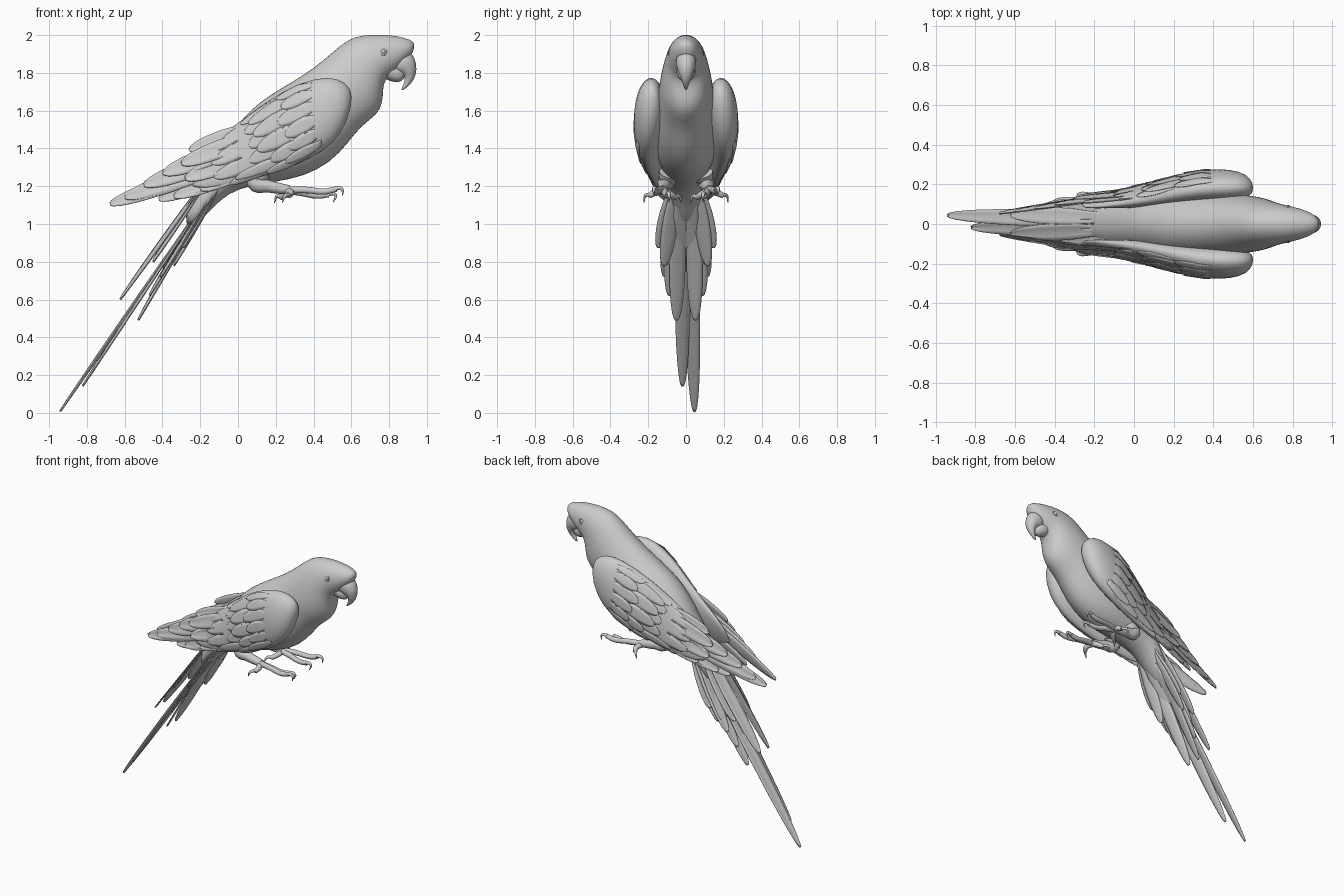
import bpy, bmesh, math, random
from mathutils import Vector as V
random.seed(4)


def finish(name, bm, mirror=False, subsurf=0, thick=0):
    bmesh.ops.recalc_face_normals(bm, faces=bm.faces)
    me = bpy.data.meshes.new(name)
    bm.to_mesh(me)
    bm.free()
    for p in me.polygons:
        p.use_smooth = True
    ob = bpy.data.objects.new(name, me)
    bpy.context.collection.objects.link(ob)
    if thick:
        ob.modifiers.new("thick", 'SOLIDIFY').thickness = thick
    if mirror:
        m = ob.modifiers.new("mirror", 'MIRROR')
        m.use_axis = (False, True, False)
        m.use_mirror_merge = False
    if subsurf:
        s = ob.modifiers.new("smooth", 'SUBSURF')
        s.levels = s.render_levels = subsurf
    return ob


def ring_pt(r, t):
    # ring = top x,z, bottom x,z, half width, optional y centre and inward lean of the top
    tx, tz, bx, bz, w = r[:5]
    y, lean = r[5:7] if len(r) > 5 else (0, 0)
    c = math.cos(t)
    return V(((tx + bx) / 2 + (tx - bx) / 2 * c, y - lean * c + w * math.sin(t),
              (tz + bz) / 2 + (tz - bz) / 2 * c))


def loft(name, rings, n=24, **kw):
    bm = bmesh.new()
    rows = [[bm.verts.new(ring_pt(r, 2 * math.pi * i / n)) for i in range(n)] for r in rings]
    for a, b in zip(rows, rows[1:]):
        for i in range(n):
            bm.faces.new((a[i], a[(i + 1) % n], b[(i + 1) % n], b[i]))
    bm.faces.new(rows[0])
    bm.faces.new(rows[-1])
    return finish(name, bm, **kw)


def grid(bm, rows):
    vs = [[bm.verts.new(p) for p in r] for r in rows]
    for a, b in zip(vs, vs[1:]):
        for i in range(len(a) - 1):
            bm.faces.new((a[i], a[i + 1], b[i + 1], b[i]))


def width(s, power):
    return (0.5 + 0.5 * min(1, 2.2 * s)) * math.sqrt(1 - s ** power)


STEPS = [0, .12, .25, .4, .55, .7, .8, .88, .94, .98, .997]


def feather(bm, root, tip, hw, side, camber=0.12, power=5):
    root, tip = V(root), V(tip)
    d = (tip - root).normalized()
    side = V(side)
    side = (side - d * side.dot(d)).normalized()
    nor = side.cross(d)
    rows = []
    for s in STEPS:
        w = hw * width(s, power)
        c = root.lerp(tip, s)
        rows.append([c + side * w * k + nor * hw * camber * (k * k - .4) for k in (-1, -.5, 0, .5, 1)])
    grid(bm, rows)


# body, head and rump in one loft
loft("body", [
    (.937, 1.955, .93, 1.91, .022), (.914, 1.978, .89, 1.86, .055),
    (.84, 1.997, .83, 1.80, .08), (.76, 2.004, .775, 1.765, .096),
    (.66, 2.002, .768, 1.71, .108), (.58, 1.98, .767, 1.64, .122),
    (.50, 1.91, .738, 1.575, .14), (.40, 1.825, .65, 1.518, .15),
    (.28, 1.75, .587, 1.43, .163), (.16, 1.68, .49, 1.322, .175),
    (.07, 1.61, .35, 1.25, .17), (-.01, 1.52, .20, 1.222, .15),
    (-.07, 1.42, .06, 1.20, .125), (-.14, 1.31, -.05, 1.165, .11),
    (-.21, 1.19, -.14, 1.08, .095), (-.30, 1.04, -.25, .96, .06)], subsurf=1)

# beak
loft("upper_beak", [
    (.88, 1.94, .80, 1.81, .058), (.928, 1.90, .83, 1.80, .056), (.948, 1.845, .86, 1.795, .046),
    (.944, 1.79, .879, 1.785, .033), (.92, 1.742, .886, 1.757, .019),
    (.864, 1.70, .862, 1.712, .005)], n=16, subsurf=1)
loft("lower_beak", [
    (.78, 1.87, .745, 1.785, .052), (.82, 1.86, .80, 1.755, .052), (.85, 1.845, .853, 1.745, .045),
    (.868, 1.84, .88, 1.765, .03), (.876, 1.835, .89, 1.805, .012)], n=16, subsurf=1)

# eyes with a raised lid ring
for s, lr in ((1, "left"), (-1, "right")):
    bpy.ops.mesh.primitive_uv_sphere_add(segments=16, ring_count=10, radius=.016, location=(.767, s * .08, 1.912))
    bpy.context.object.name = lr + "_eye"
    bpy.ops.object.shade_smooth()
    bpy.ops.mesh.primitive_torus_add(major_radius=.017, minor_radius=.005, major_segments=24, minor_segments=8,
                                     location=(.767, s * .087, 1.912), rotation=(math.pi / 2 + s * .3, 0, 0))
    bpy.context.object.name = lr + "_eyelid"
    bpy.ops.object.shade_smooth()

# folded wing: thick shoulder thinning backwards
WING = [
    (.602, 1.70, .602, 1.645, .02, .182, 0), (.567, 1.757, .580, 1.54, .06, .19, .005),
    (.47, 1.787, .507, 1.42, .083, .195, .01), (.32, 1.75, .39, 1.345, .085, .193, .015),
    (.17, 1.665, .25, 1.285, .073, .172, .025), (.03, 1.56, .10, 1.24, .057, .145, .03),
    (-.12, 1.45, -.08, 1.19, .035, .125, .03), (-.28, 1.33, -.28, 1.18, .01, .105, .03)]
loft("wing", WING, n=20, mirror=True, subsurf=1)


def wing_pt(u, t, lift):
    u = max(0, min(u, len(WING) - 1.001))
    i = int(u)
    p = ring_pt(WING[i], t).lerp(ring_pt(WING[i + 1], t), u - i)
    return p + V((0, math.sin(t), math.cos(t))) * lift


# overlapping covert feathers that follow the wing surface
bm = bmesh.new()
for row, (u0, n) in enumerate(((2.5, 6), (3.1, 5), (3.8, 5), (4.5, 4))):
    for j in range(n):
        t = .5 + 2.15 * (j + .5 * (row % 2)) / (n - .5)
        du, hw = 1.5 + random.uniform(-.35, .35), 1.4 / n
        rows = []
        for s in STEPS:
            w = hw * width(s, 4)
            rows.append([wing_pt(u0 + du * s, t + k * w, -.006 + .012 * s) for k in (-1, -.5, 0, .5, 1)])
        grid(bm, rows)
finish("wing_coverts", bm, mirror=True, thick=.003)

# long flight feathers
bm = bmesh.new()
for root, tip, hw in (
        ((.05, .165, 1.36), (-.68, .055, 1.105), .05), ((.08, .17, 1.38), (-.60, .065, 1.14), .055),
        ((.10, .17, 1.42), (-.50, .08, 1.205), .055), ((.08, .175, 1.31), (-.42, .095, 1.13), .045),
        ((.14, .185, 1.32), (-.34, .115, 1.145), .045), ((.12, .165, 1.46), (-.40, .095, 1.265), .055),
        ((.10, .145, 1.52), (-.26, .105, 1.39), .045), ((.12, .165, 1.48), (-.30, .13, 1.32), .05),
        ((.15, .18, 1.40), (-.28, .14, 1.24), .05), ((.16, .185, 1.34), (-.20, .145, 1.185), .045)):
    feather(bm, root, tip, hw, (0, .25, -1))
finish("flight_feathers", bm, mirror=True, thick=.005)

# tail: two long central feathers and a stepped fan on both sides
bm = bmesh.new()
feather(bm, (-.12, .02, 1.20), (-.945, .045, .005), .043, (0, 1, -.35), power=4)
feather(bm, (-.12, -.02, 1.21), (-.825, -.018, .14), .043, (0, 1, .35), power=4)
for s in (1, -1):
    for root, tip, hw in (
            ((-.13, .03, 1.29), (-.625, .05, .60), .045), ((-.12, .04, 1.20), (-.53, .05, .49), .045),
            ((-.11, .05, 1.22), (-.47, .085, .62), .046), ((-.10, .06, 1.21), (-.41, .11, .72), .045),
            ((-.10, .06, 1.19), (-.34, .115, .78), .042), ((-.10, .07, 1.20), (-.29, .145, .875), .04),
            ((-.14, .05, 1.27), (-.45, .09, .80), .05)):
        feather(bm, (root[0], s * root[1], root[2]), (tip[0], s * tip[1], tip[2]), hw, (0, 1, -.45 * s))
    # undertail coverts
    feather(bm, (-.13, s * .03, 1.12), (-.40, s * .025, .77), .05, (0, 1, -.2 * s))
finish("tail_feathers", bm, thick=.005)


# legs and feet as tapered tubes
def tube(name, pts):
    cu = bpy.data.curves.new(name, 'CURVE')
    cu.dimensions = '3D'
    cu.bevel_depth = 1
    cu.bevel_resolution = 3
    cu.resolution_u = 5
    cu.use_fill_caps = True
    sp = cu.splines.new('BEZIER')
    sp.bezier_points.add(len(pts) - 1)
    for b, (x, y, z, r) in zip(sp.bezier_points, pts):
        b.co = (x, y, z)
        b.radius = r
        b.handle_left_type = b.handle_right_type = 'AUTO'
    ob = bpy.data.objects.new(name, cu)
    bpy.context.collection.objects.link(ob)


LEG = {
    "leg": [(.12, .09, 1.27, .055), (.09, .105, 1.22, .045), (.16, .115, 1.20, .033), (.27, .12, 1.18, .025)],
    "inner_front_toe": [(.25, .12, 1.18, .02), (.34, .11, 1.165, .019), (.42, .10, 1.15, .017), (.48, .095, 1.155, .015)],
    "inner_front_claw": [(.47, .095, 1.158, .013), (.515, .09, 1.155, .009), (.505, .09, 1.115, .002)],
    "outer_front_toe": [(.25, .12, 1.18, .02), (.36, .145, 1.18, .018), (.46, .16, 1.172, .017), (.52, .165, 1.185, .015)],
    "outer_front_claw": [(.51, .165, 1.188, .013), (.55, .17, 1.185, .009), (.553, .17, 1.15, .002)],
    "outer_back_toe": [(.26, .12, 1.175, .02), (.28, .165, 1.165, .018), (.27, .195, 1.15, .015)],
    "outer_back_claw": [(.27, .19, 1.155, .012), (.25, .215, 1.15, .009), (.235, .222, 1.115, .002)],
    "inner_back_toe": [(.27, .12, 1.175, .02), (.25, .08, 1.155, .018), (.225, .055, 1.14, .014)],
    "inner_back_claw": [(.23, .06, 1.145, .012), (.205, .035, 1.145, .009), (.193, .025, 1.112, .002)]}
for s, lr in ((1, "left"), (-1, "right")):
    for name, pts in LEG.items():
        tube(lr + "_" + name, [(x, s * y, z, r) for x, y, z, r in pts])
